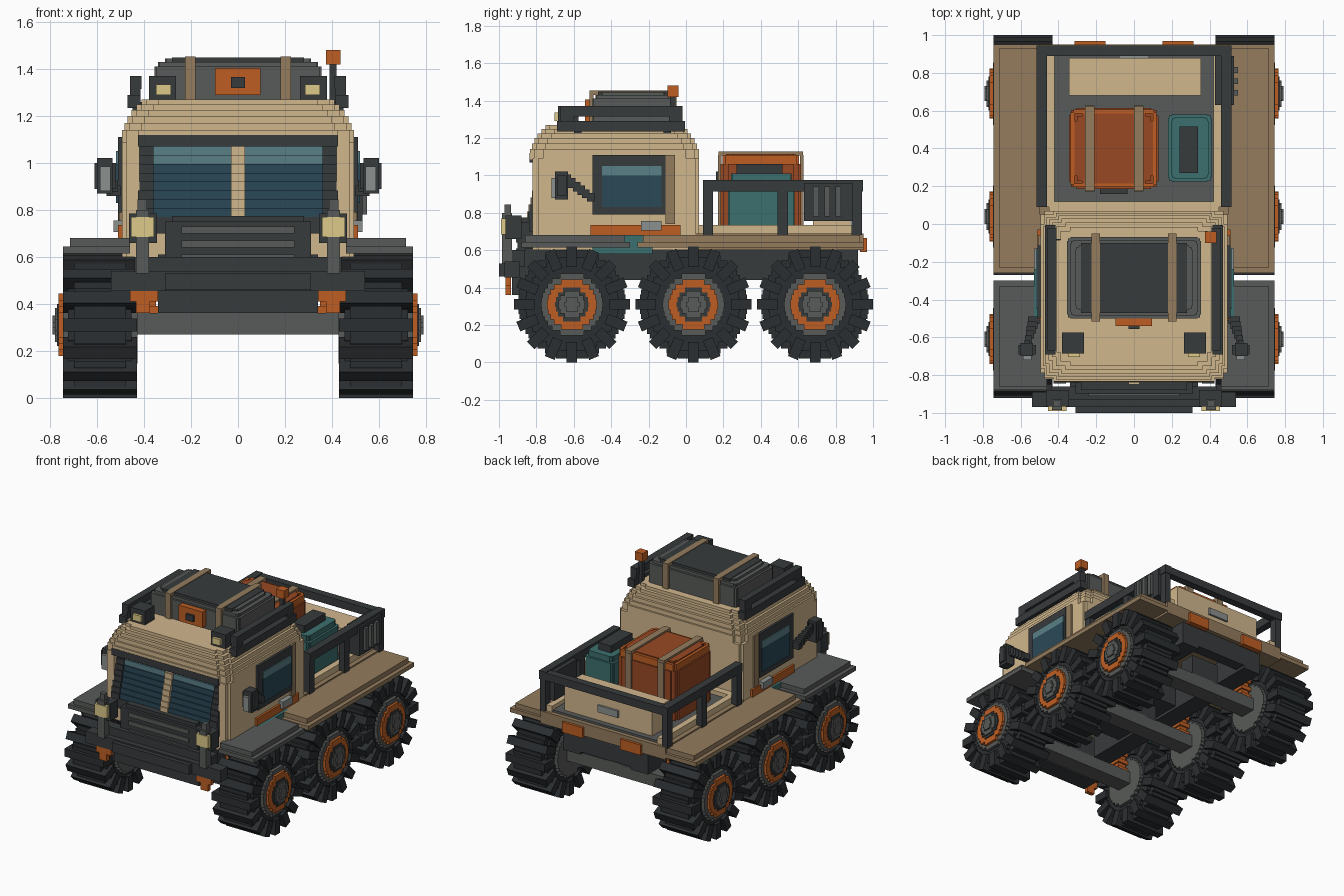
import bpy, bmesh, math
from mathutils import Matrix, Vector


def mat(name, hexcol):
    lin = [(int(hexcol[i:i + 2], 16) / 255) ** 2.2 for i in (0, 2, 4)]
    m = bpy.data.materials.new(name)
    m.diffuse_color = (*lin, 1)
    return m


TAN, BROWN = mat("tan", "D0B68C"), mat("brown", "927B5E")
DARK, GREY, TYRE = mat("dark", "3A3D3F"), mat("grey", "585B59"), mat("tyre", "2F3234")
ORANGE, TEAL = mat("orange", "BC5E28"), mat("teal", "3F6F6E")
RUST = mat("rust", "984A28")
GLASS, SHINE = mat("glass", "2E4A58"), mat("shine", "5A7F86")
YELLOW, SILVER = mat("lamp", "DCC888"), mat("silver", "8A8F8C")


def finish(name, bm, m):
    bmesh.ops.recalc_face_normals(bm, faces=bm.faces)
    me = bpy.data.meshes.new(name)
    bm.to_mesh(me)
    bm.free()
    me.materials.append(m)
    ob = bpy.data.objects.new(name, me)
    bpy.context.collection.objects.link(ob)
    return ob


def add_box(bm, x0, x1, y0, y1, z0, z1, rot=None):
    mtx = Matrix.Translation(((x0 + x1) / 2, (y0 + y1) / 2, (z0 + z1) / 2)) @ \
        Matrix.Diagonal((x1 - x0, y1 - y0, z1 - z0, 1))
    bmesh.ops.create_cube(bm, size=1, matrix=rot @ mtx if rot else mtx)


def boxes(name, m, *bs, both=False):
    """Boxes (x0,x1,y0,y1,z0,z1) in one part, optionally mirrored in x."""
    bm = bmesh.new()
    for b in bs:
        add_box(bm, *b)
        if both:
            add_box(bm, -b[1], -b[0], *b[2:])
    return finish(name, bm, m)


def add_prism(bm, pts, depth):
    f = bm.faces.new([bm.verts.new(p) for p in pts])
    r = bmesh.ops.extrude_face_region(bm, geom=[f])
    bmesh.ops.translate(bm, vec=Vector(depth), verts=[v for v in r["geom"] if isinstance(v, bmesh.types.BMVert)])


def add_disc(bm, r, x0, x1, s=0.026):
    """Stepped disc with its axis along x."""
    n = round(2 * r / s)
    s = 2 * r / n
    side = []
    for k in range(n):
        z = -r + k * s
        w = math.sqrt(r * r - (z + s / 2) ** 2)
        side += [(w, z), (w, z + s)]
    out = side + [(-w, z) for w, z in reversed(side)]
    add_prism(bm, [(x0, y, z) for y, z in out], (x1 - x0, 0, 0))


def stepped(name, m, x0, x1, y0, y1, z0, layers, r):
    """Block with stepped corners; layers are (top z, inset)."""
    bm = bmesh.new()
    q = [(0, r), (.3 * r, r), (.3 * r, .3 * r), (r, .3 * r), (r, 0)]
    for z1, i in layers:
        a, b, c, d = x0 + i, x1 - i, y0 + i, y1 - i
        pts = [(b - u, d - v, z0) for u, v in q] + [(a + u, d - v, z0) for u, v in reversed(q)]
        pts += [(a + u, c + v, z0) for u, v in q] + [(b - u, c + v, z0) for u, v in reversed(q)]
        add_prism(bm, pts, (0, 0, z1 - z0))
        z0 = z1
    return finish(name, bm, m)


# Wheels: tyre with lugs, rims and hub, repeated six times
tyre = bmesh.new()
add_disc(tyre, 0.288, -0.11, 0.11)
add_disc(tyre, 0.25, -0.135, 0.135)
for k in range(16):
    rot = Matrix.Rotation(k * math.tau / 16, 4, 'X')
    add_box(tyre, -0.157, 0.157, -0.028, 0.028, 0.2, 0.31, rot)
wheel = [finish("tyre", tyre, TYRE)]
for name, m, parts in (("rim_back", GREY, [(0.165, -0.16, 0.158)]), ("rim_ring", ORANGE, [(0.133, 0.15, 0.176)]),
                       ("hub_recess", DARK, [(0.09, 0.15, 0.183)]),
                       ("hub_cap", GREY, [(0.072, 0.15, 0.192), (0.04, 0.15, 0.203)])):
    bm = bmesh.new()
    for p in parts:
        add_disc(bm, *p)
    wheel.append(finish(name, bm, m))
WY = (-0.61, 0.04, 0.69)
for part in wheel:
    for y in WY:
        for sx in (1, -1):
            ob = part if (y, sx) == (WY[0], 1) else part.copy()
            if ob is not part:
                bpy.context.collection.objects.link(ob)
            ob.location = (sx * 0.588, y, 0.31)
            ob.rotation_euler.z = 0 if sx > 0 else math.pi

# Chassis, axles and suspension
boxes("frame_rails", DARK, (0.2, 0.34, -0.86, 0.92, 0.44, 0.61), both=True)
boxes("cross_members", DARK, (-0.34, 0.34, -0.93, -0.8, 0.36, 0.55), (-0.2, 0.2, -0.4, 0.2, 0.46, 0.6),
      (-0.34, 0.34, 0.84, 0.92, 0.46, 0.6))
boxes("axles", GREY, *[(-0.44, 0.44, y - 0.06, y + 0.06, 0.27, 0.36) for y in WY])
boxes("axle_mounts", DARK, *[(-0.11, 0.11, y - 0.06, y + 0.06, 0.35, 0.5) for y in WY])
boxes("springs", ORANGE, *[(0.35 - g, 0.41 + g, y - 0.03 - g, y + 0.03 + g, 0.33 + k * 0.03, 0.36 + k * 0.03)
                           for y in WY for k in range(7) for g in [0.012 * (k % 2)]], both=True)
boxes("side_tanks", TEAL, (0.36, 0.53, -0.5, -0.18, 0.58, 0.68), both=True)

# Fenders
boxes("front_fenders", GREY, (0.46, 0.745, -0.88, -0.3, 0.615, 0.645), (0.46, 0.715, -0.86, -0.33, 0.645, 0.68), both=True)
boxes("rear_fenders", BROWN, (0.46, 0.745, -0.26, 0.95, 0.615, 0.645), (0.46, 0.715, -0.23, 0.93, 0.645, 0.68), both=True)

# Cab: recessed body, front cheeks, and stepped roof whose brow overhangs the windshield
boxes("cab_body", TAN, (-0.495, 0.495, -0.74, 0.05, 0.6, 1.09), (-0.475, 0.475, 0.05, 0.07, 0.6, 1.09),
      (-0.43, 0.43, -0.82, -0.74, 0.6, 0.72))
boxes("cab_cheeks", TAN, (0.42, 0.475, -0.82, -0.74, 0.6, 1.09), (0.475, 0.495, -0.79, -0.74, 0.6, 1.09), both=True)
stepped("cab_roof", TAN, -0.495, 0.495, -0.835, 0.07, 1.085,
        [(1.14, 0), (1.17, 0.012), (1.2, 0.025), (1.225, 0.042), (1.248, 0.062), (1.27, 0.085)], 0.07)

# Raked windshield built as stepped strips
rake = [(-0.835 + 0.009 * k, 0.77 + 0.0375 * k, 0.8075 + 0.0375 * k) for k in range(8)]
boxes("windshield", GLASS, *[(-0.36, 0.36, y, -0.73, a, b) for y, a, b in rake[:6]])
boxes("windshield_shine", SHINE, *[(-0.36, 0.36, y, -0.73, a, b) for y, a, b in rake[6:]])
boxes("windshield_pillar", TAN, *[(-0.03, 0.03, y - 0.015, -0.73, a, b) for y, a, b in rake])
boxes("windshield_posts", DARK, *[(0.36, 0.425, y - 0.01, -0.73, a, b) for y, a, b in rake], both=True)
boxes("windshield_frame", DARK, (-0.425, 0.425, -0.84, -0.73, 0.7, 0.77), (-0.425, 0.425, -0.837, -0.73, 1.07, 1.12))

# Doors and mirrors
boxes("window_frames", DARK, (0.48, 0.512, -0.5, -0.11, 0.79, 1.11), both=True)
boxes("side_windows", GLASS, (0.49, 0.519, -0.45, -0.13, 0.83, 1.0), both=True)
boxes("side_window_shine", SHINE, (0.49, 0.519, -0.45, -0.13, 1.0, 1.05), both=True)
boxes("door_pillars", BROWN, (0.48, 0.507, -0.11, -0.06, 0.74, 1.11), both=True)
boxes("door_trim", ORANGE, (0.48, 0.51, -0.51, -0.03, 0.68, 0.735), both=True)
boxes("door_handles", SILVER, (0.49, 0.53, -0.24, -0.13, 0.705, 0.755), both=True)
boxes("mirror_arms", DARK, *[(0.5 + 0.01 * k, 0.56 + 0.004 * k, -0.53 - 0.025 * k, -0.49 - 0.025 * k,
                              0.86 + 0.018 * k, 0.905 + 0.02 * k) for k in range(6)], both=True)
boxes("mirrors", DARK, (0.535, 0.6, -0.7, -0.63, 0.87, 1.02), (0.52, 0.612, -0.69, -0.64, 0.89, 1.0), both=True)
boxes("mirror_glass", SILVER, (0.543, 0.588, -0.72, -0.69, 0.88, 0.985), both=True)

# Grille, bumper, headlights and tow hooks
boxes("grille", DARK, (-0.31, 0.31, -0.9, -0.81, 0.55, 0.75), (-0.28, 0.28, -0.88, -0.81, 0.75, 0.775))
boxes("grille_bars", GREY, *[(-0.24, 0.24, -0.91, -0.89, z, z + 0.03) for z in (0.58, 0.64, 0.7)])
boxes("bumper", DARK, (-0.54, 0.54, -0.97, -0.89, 0.455, 0.54), (-0.31, 0.31, -1.0, -0.89, 0.46, 0.53),
      (-0.44, 0.44, -0.93, -0.86, 0.51, 0.6))
boxes("guard_posts", GREY, (0.38, 0.435, -0.985, -0.93, 0.53, 0.8), (0.388, 0.427, -0.97, -0.935, 0.8, 0.845), both=True)
boxes("headlight_cases", DARK, (0.345, 0.465, -0.965, -0.88, 0.66, 0.785), both=True)
boxes("headlights", YELLOW, (0.357, 0.455, -0.99, -0.96, 0.685, 0.77), both=True)
boxes("tow_hooks", ORANGE, (0.34, 0.46, -0.965, -0.935, 0.41, 0.46), (0.375, 0.435, -0.965, -0.935, 0.36, 0.41), both=True)

# Roof rack, bag, lamps and beacon
boxes("roof_rack", DARK, (0.415, 0.47, -0.69, -0.005, 1.235, 1.29), (0.41, 0.46, -0.67, -0.02, 1.315, 1.37),
      (0.415, 0.46, -0.67, -0.6, 1.28, 1.33), (0.415, 0.46, -0.09, -0.02, 1.28, 1.33), (0.36, 0.45, -0.6, -0.56, 1.22, 1.26),
      (0.36, 0.45, -0.12, -0.08, 1.22, 1.26), both=True)
stepped("roof_bag", GREY, -0.355, 0.355, -0.5, -0.07, 1.26, [(1.41, 0), (1.43, 0.015), (1.445, 0.045)], 0.02)
boxes("bag_top", DARK, (-0.28, 0.28, -0.47, -0.1, 1.43, 1.449))
boxes("bag_straps", BROWN, (0.18, 0.225, -0.515, -0.05, 1.43, 1.453), (0.18, 0.225, -0.515, -0.495, 1.26, 1.44),
      (0.18, 0.225, -0.075, -0.05, 1.26, 1.44), both=True)
boxes("bag_patch", ORANGE, (-0.097, 0.095, -0.54, -0.49, 1.29, 1.405))
boxes("bag_buckle", DARK, (-0.03, 0.03, -0.555, -0.53, 1.32, 1.365))
boxes("roof_lamp_cases", DARK, (0.265, 0.38, -0.685, -0.575, 1.255, 1.37), both=True)
boxes("roof_lamps", YELLOW, (0.285, 0.35, -0.703, -0.68, 1.29, 1.335), both=True)
boxes("beacon_pole", DARK, (0.39, 0.42, -0.085, -0.055, 1.25, 1.43))
boxes("beacon", ORANGE, (0.375, 0.437, -0.1, -0.04, 1.42, 1.48))

# Cargo bed
boxes("bed_base", BROWN, (-0.5, 0.5, 0.05, 0.95, 0.6, 0.69))
boxes("bed_floor", GREY, (-0.43, 0.43, 0.12, 0.92, 0.68, 0.705))
boxes("bed_walls", TAN, (0.42, 0.465, 0.09, 0.93, 0.68, 0.735), both=True)
boxes("bed_front_edge", TAN, (-0.45, 0.45, 0.05, 0.12, 0.68, 0.735))
boxes("bed_rails", DARK, (0.46, 0.515, 0.09, 0.945, 0.915, 0.975),
      *[(0.465, 0.51, y, y + 0.055, 0.68, 0.93) for y in (0.09, 0.49, 0.885)], both=True)
boxes("rear_rail", DARK, (-0.5, 0.5, 0.89, 0.945, 0.915, 0.97))
boxes("rear_bench", TAN, (-0.345, 0.355, 0.68, 0.88, 0.7, 0.89))
boxes("rear_plate", SILVER, (-0.08, 0.08, 0.87, 0.895, 0.77, 0.82))
boxes("tail_lights", ORANGE, (0.15, 0.315, 0.93, 0.968, 0.59, 0.665), both=True)
boxes("side_vent", DARK, (0.43, 0.53, 0.63, 0.89, 0.755, 0.96))
boxes("vent_ribs", GREY, *[(0.52, 0.55, y, y + 0.03, 0.78, 0.94) for y in (0.68, 0.74, 0.8)])

# Cargo: strapped crate and cooler
stepped("crate", RUST, -0.345, 0.13, 0.185, 0.615, 0.7, [(1.06, 0), (1.09, 0.012), (1.115, 0.03)], 0.04)
boxes("crate_edges", ORANGE, *[(x, x + 0.02, 0.21, 0.59, 1.06, 1.108) for x in (-0.335, 0.1)],
      *[(-0.32, 0.105, y, y + 0.02, 1.06, 1.108) for y in (0.195, 0.585)])
for x in (-0.26, 0.0):
    boxes("crate_strap", BROWN, (x, x + 0.05, 0.175, 0.625, 1.105, 1.128), (x, x + 0.05, 0.172, 0.19, 0.7, 1.11),
          (x, x + 0.05, 0.61, 0.628, 0.7, 1.11))
boxes("crate_latch", DARK, (-0.18, -0.035, 0.16, 0.19, 0.95, 1.02))
stepped("cooler", TEAL, 0.18, 0.41, 0.225, 0.58, 0.7, [(0.97, 0), (1.01, 0.015)], 0.02)
boxes("cooler_handle", DARK, (0.24, 0.34, 0.27, 0.515, 1.0, 1.06))
